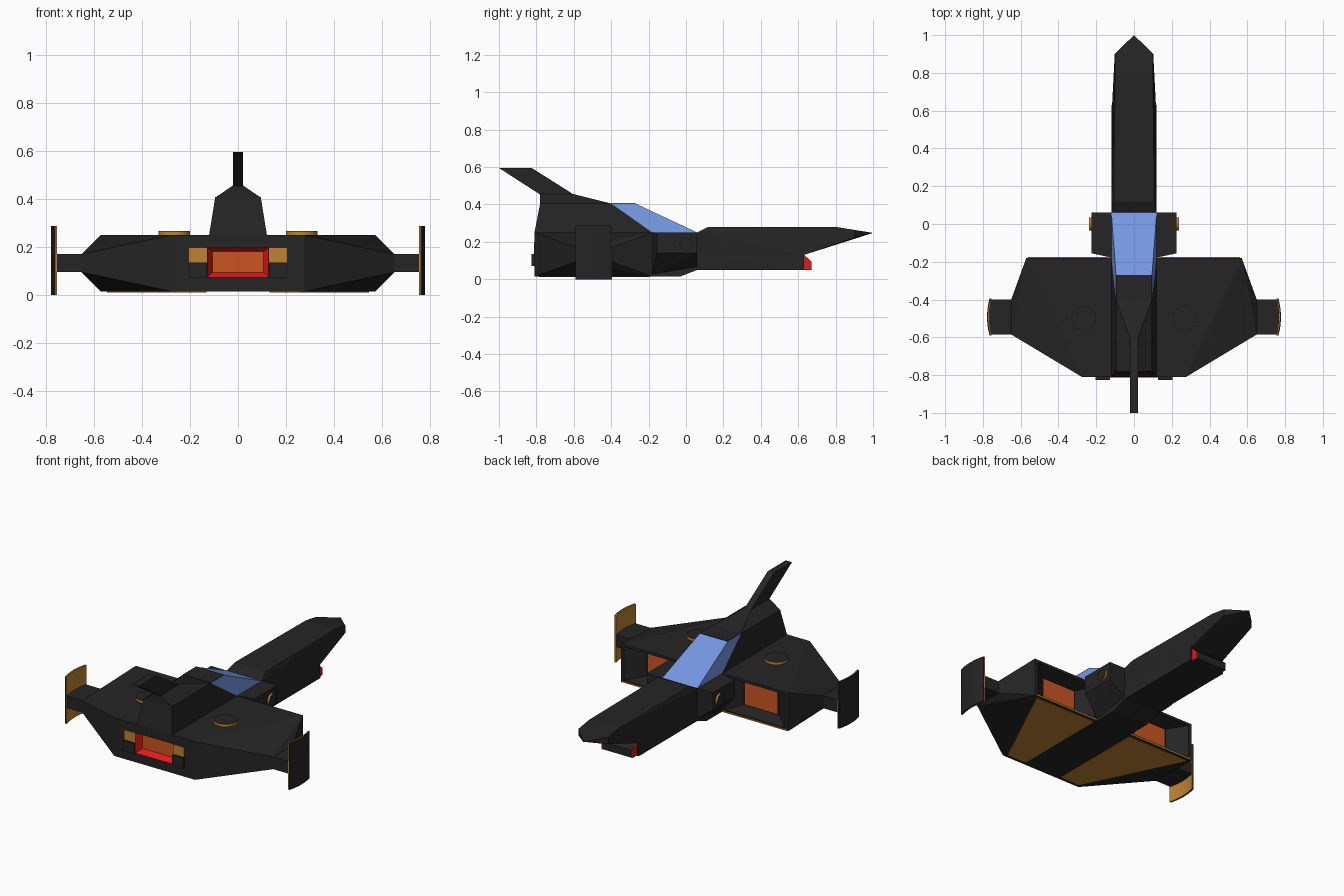
import bpy, bmesh, math

if "Cube" in bpy.data.objects:
    bpy.data.objects.remove(bpy.data.objects["Cube"])


def material(name, r, g, b):
    m = bpy.data.materials.new(name)
    m.diffuse_color = (r, g, b, 1)
    m.use_nodes = True
    m.node_tree.nodes["Principled BSDF"].inputs["Base Color"].default_value = m.diffuse_color
    return m


BLACK = material("hull_black", 0.018, 0.018, 0.018)
BLUE = material("glass_blue", 0.18, 0.31, 0.76)
BRASS = material("brass", 0.52, 0.23, 0.03)
RED = material("red", 0.75, 0.01, 0.01)
ORANGE = material("glow_orange", 0.6, 0.09, 0.015)


def add(name, bm, mat):
    bmesh.ops.recalc_face_normals(bm, faces=bm.faces)
    me = bpy.data.meshes.new(name)
    bm.to_mesh(me)
    bm.free()
    me.materials.append(mat)
    ob = bpy.data.objects.new(name, me)
    bpy.context.collection.objects.link(ob)
    return ob


def sym(pts):
    return pts + [(-x, y, z) for x, y, z in pts]


def hull(name, pts, mat=BLACK):
    """Faceted convex solid through the given corner points."""
    bm = bmesh.new()
    for p in pts:
        bm.verts.new(p)
    r = bmesh.ops.convex_hull(bm, input=bm.verts)
    junk = [v for v in r["geom_interior"] if isinstance(v, bmesh.types.BMVert)]
    if junk:
        bmesh.ops.delete(bm, geom=junk, context="VERTS")
    bmesh.ops.dissolve_limit(bm, angle_limit=0.01, verts=bm.verts, edges=bm.edges)
    return add(name, bm, mat)


def corners(x0, x1, y, z0, z1):
    return [(x0, y, z0), (x1, y, z0), (x1, y, z1), (x0, y, z1)]


def box(name, x0, x1, y0, y1, z0, z1, mat=BLACK):
    return hull(name, corners(x0, x1, y0, z0, z1) + corners(x0, x1, y1, z0, z1), mat)


def funnel(name, a, b, mat):
    """Four open walls between two rectangles."""
    bm = bmesh.new()
    va, vb = [[bm.verts.new(p) for p in q] for q in (a, b)]
    for i in range(4):
        j = (i + 1) % 4
        bm.faces.new((va[i], va[j], vb[j], vb[i]))
    return add(name, bm, mat)


def cylinder(name, r, depth, loc, mat, rot_y=0):
    bpy.ops.mesh.primitive_cylinder_add(vertices=32, radius=r, depth=depth,
                                        location=loc, rotation=(0, rot_y, 0))
    ob = bpy.context.object
    ob.name = name
    ob.data.materials.append(mat)
    bpy.ops.object.shade_smooth_by_angle()
    return ob


def cut(target, cutter):
    cutter.hide_render = True
    cutter.hide_viewport = True
    m = target.modifiers.new("cut", "BOOLEAN")
    m.operation, m.object, m.solver = "DIFFERENCE", cutter, "EXACT"


# Wing body
wing = hull("wing_body", sym([
    (0.57, -0.18, 0.25), (0.57, -0.18, 0.015), (0.275, -0.81, 0.25), (0.275, -0.81, 0.015),
    (0.65, -0.40, 0.17), (0.65, -0.40, 0.095), (0.65, -0.585, 0.17), (0.65, -0.585, 0.095)]))

# Rear engine recess with red liner and glowing plate
cut(wing, hull("engine_cutter", corners(-0.127, 0.127, -0.812, 0.073, 0.197)
               + corners(-0.107, 0.107, -0.77, 0.093, 0.182)))
funnel("engine_liner", corners(-0.127, 0.127, -0.813, 0.073, 0.197),
       corners(-0.105, 0.105, -0.775, 0.095, 0.18), RED)
box("engine_glow", -0.107, 0.107, -0.777, -0.765, 0.093, 0.182, ORANGE)

# Fuselage core, hump and canopy
hull("fuselage_core", sym([(0.12, -0.2, 0.25), (0.12, 0.06, 0.25), (0.12, -0.2, 0.015),
                           (0.12, -0.03, 0.015), (0.12, 0.06, 0.05)]))
hull("rear_hump", sym([(0.12, -0.18, 0.25), (0.095, -0.40, 0.405),
                       (0.095, -0.78, 0.405), (0.12, -0.81, 0.25)]))
hull("canopy", sym([(0.12, 0.06, 0.25), (0.12, -0.18, 0.25),
                    (0.095, -0.40, 0.405), (0.095, -0.27, 0.405)]), BLUE)
box("canopy_roof", -0.095, 0.095, -0.40, -0.27, 0.404, 0.408)

# Tail fin and its base
hull("fin_base", sym([(0.095, -0.40, 0.405), (0.095, -0.78, 0.405),
                      (0.022, -0.60, 0.455), (0.022, -0.78, 0.455)]))
hull("tail_fin", sym([(0.021, -0.60, 0.453), (0.021, -0.78, 0.453),
                      (0.021, -1.0, 0.595), (0.021, -0.825, 0.595)]))

# Nose boom
hull("nose_lower", sym([(0.12, 0.05, 0.05), (0.12, 0.63, 0.05),
                        (0.117, 0.05, 0.14), (0.116, 0.63, 0.13)]))
hull("nose_upper", sym([(0.117, 0.05, 0.13), (0.12, 0.06, 0.25), (0.107, 0.12, 0.28),
                        (0.116, 0.63, 0.13), (0.10, 0.80, 0.28), (0.10, 0.90, 0.264),
                        (0.102, 0.90, 0.222), (0, 1.0, 0.248)]))
hull("chin_block", sym([(0.1, 0.62, 0.05), (0.1, 0.67, 0.05), (0.1, 0.67, 0.095), (0.1, 0.63, 0.132)]))

for s, side in ((1, "right"), (-1, "left")):
    def xs(a, b):
        return (a * s, b * s) if s > 0 else (b * s, a * s)

    # Recessed front intake with glow
    cut(wing, hull("intake_cutter_" + side, corners(*xs(0.135, 0.55), -0.178, 0.03, 0.235)
                   + corners(*xs(0.21, 0.45), -0.265, 0.05, 0.21)))
    box("intake_glow_" + side, *xs(0.22, 0.44), -0.272, -0.26, 0.055, 0.205, ORANGE)
    box("intake_lip_" + side, *xs(0.12, 0.56), -0.182, -0.176, 0.016, 0.024, BRASS)

    # Brass belly plate
    hull("belly_plate_" + side, [(x * s, y, z) for z in (0.011, 0.02) for x, y in
         ((0.13, -0.195), (0.545, -0.195), (0.26, -0.785), (0.13, -0.785))], BRASS)

    # Round top vent: brass rim, black cap
    cylinder("vent_rim_" + side, 0.066, 0.02, (0.265 * s, -0.5, 0.255), BRASS)
    cylinder("vent_cap_" + side, 0.065, 0.004, (0.265 * s, -0.5, 0.265), BLACK)

    # Cheek pod with round brass-edged cap
    hull("cheek_pod_" + side, [(x * s, y, z) for x, y, z in (
        (0.11, -0.18, 0.25), (0.225, -0.155, 0.25), (0.225, -0.155, 0.14), (0.11, -0.18, 0.02),
        (0.11, 0.06, 0.25), (0.225, 0.06, 0.25), (0.225, 0.06, 0.14), (0.11, 0.06, 0.06))])
    cylinder("pod_rim_" + side, 0.035, 0.02, (0.227 * s, 0, 0.19), BRASS, math.pi / 2)
    cylinder("pod_cap_" + side, 0.034, 0.004, (0.2365 * s, 0, 0.19), BLACK, math.pi / 2)

    # Rear exhaust side blocks
    box("exhaust_block_" + side, *xs(0.128, 0.203), -0.825, -0.80, 0.07, 0.135)
    box("exhaust_panel_" + side, *xs(0.128, 0.203), -0.813, -0.80, 0.135, 0.195, BRASS)

    # Red chin side plate
    hull("chin_side_" + side, [(x * s, y, z) for x in (0.099, 0.106) for y, z in
         ((0.625, 0.05), (0.669, 0.05), (0.669, 0.094), (0.63, 0.13))], RED)

    # Wing tip arm and curved end plate, brass on the inner face
    box("tip_arm_" + side, *xs(0.63, 0.768), -0.585, -0.40, 0.095, 0.17)
    for part, off, mat in (("outer", 0.0, BLACK), ("inner", -0.006, BRASS)):
        n = 8
        arc = []
        for i in range(n + 1):
            t = 2 * i / n - 1
            arc.append((0.778 + off - 0.013 * t * t, -0.4925 + 0.0975 * t))
        loop = arc + [(x - 0.0058, y) for x, y in reversed(arc)]
        bm = bmesh.new()
        f = bm.faces.new([bm.verts.new((x * s, y, 0.0)) for x, y in loop])
        ext = bmesh.ops.extrude_face_region(bm, geom=[f])
        bmesh.ops.translate(bm, vec=(0, 0, 0.287),
                            verts=[v for v in ext["geom"] if isinstance(v, bmesh.types.BMVert)])
        add("end_plate_%s_%s" % (part, side), bm, mat)
